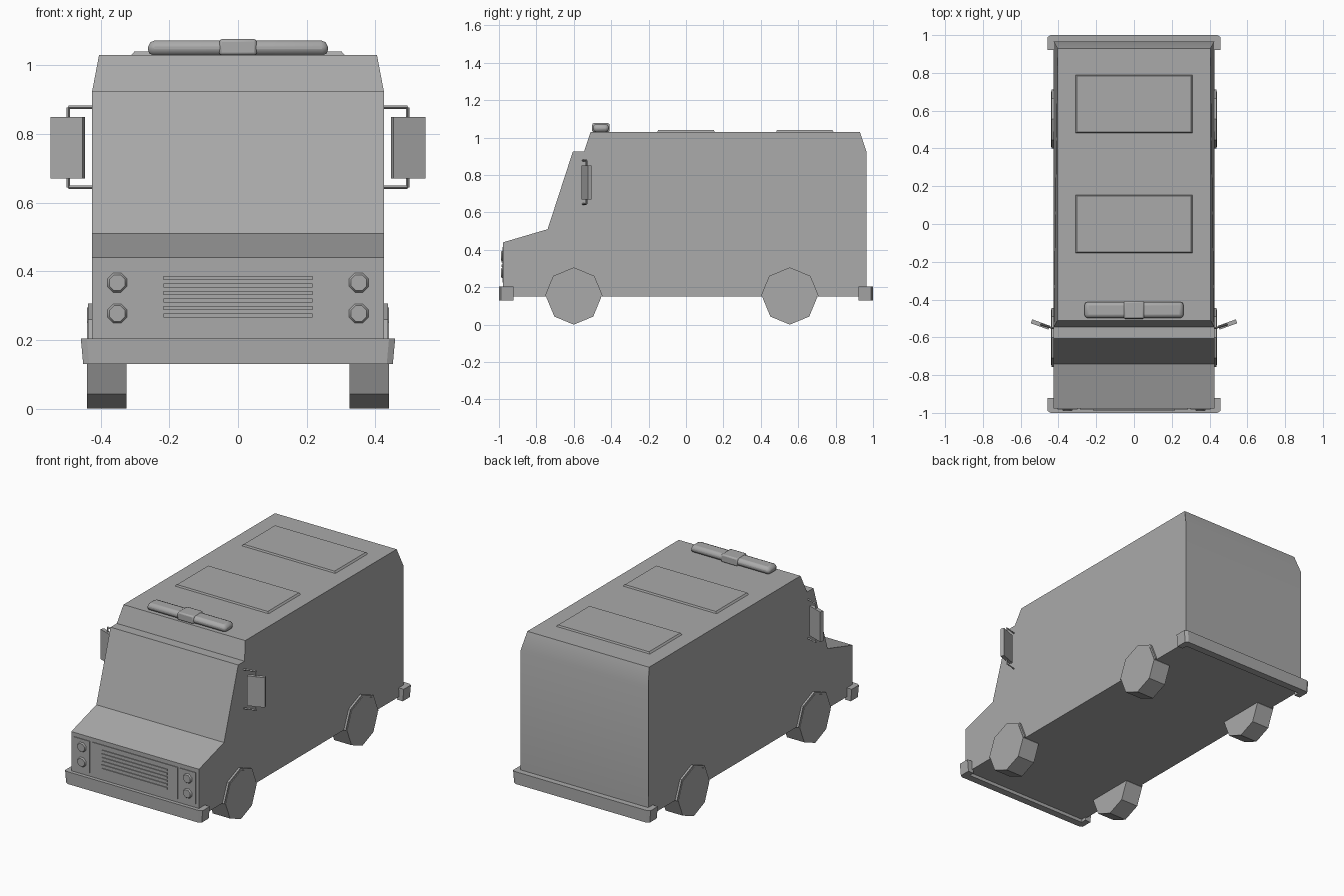
import bpy, bmesh, math
from mathutils import Vector, Matrix

if "Cube" in bpy.data.objects:
    bpy.data.objects.remove(bpy.data.objects["Cube"], do_unlink=True)

grey = bpy.data.materials.new("plain_grey")
grey.use_nodes = True
colour = (0.4, 0.4, 0.4, 1)
grey.diffuse_color = colour
grey.node_tree.nodes["Principled BSDF"].inputs["Base Color"].default_value = colour


def finish(name, bm, smooth=None):
    bmesh.ops.recalc_face_normals(bm, faces=bm.faces)
    mesh = bpy.data.meshes.new(name)
    bm.to_mesh(mesh)
    bm.free()
    mesh.materials.append(grey)
    ob = bpy.data.objects.new(name, mesh)
    bpy.context.collection.objects.link(ob)
    if smooth:
        bpy.ops.object.select_all(action="DESELECT")
        ob.select_set(True)
        bpy.context.view_layer.objects.active = ob
        bpy.ops.object.shade_smooth_by_angle(angle=math.radians(smooth))
    return ob


def prism_mesh(points, axis, start, end, taper=1.0):
    """Extrude a 2D outline along an axis, scaling the end by taper."""
    bm = bmesh.new()
    mid = [(min(p[i] for p in points) + max(p[i] for p in points)) / 2 for i in (0, 1)]

    def ring(level, k):
        out = []
        for p in points:
            co = [mid[i] + (p[i] - mid[i]) * k for i in (0, 1)]
            co.insert("xyz".index(axis), level)
            out.append(bm.verts.new(co))
        return out

    a, b = ring(start, 1), ring(end, taper)
    bm.faces.new(a)
    bm.faces.new(b)
    for i in range(len(a)):
        j = (i + 1) % len(a)
        bm.faces.new((a[i], a[j], b[j], b[i]))
    return bm


def prism(name, points, axis, start, end, taper=1.0, smooth=None):
    return finish(name, prism_mesh(points, axis, start, end, taper), smooth)


def rect(x0, x1, y0, y1):
    return [(x0, y0), (x1, y0), (x1, y1), (x0, y1)]


def ngon(cx, cy, r, n=8, turn=0.0):
    return [(cx + r * math.sin((i + turn) * math.tau / n),
             cy + r * math.cos((i + turn) * math.tau / n)) for i in range(n)]


def rod(name, p, q, r=0.005):
    p, q = Vector(p), Vector(q)
    bm = bmesh.new()
    rot = (q - p).to_track_quat("Z", "Y").to_matrix().to_4x4()
    bmesh.ops.create_cone(bm, cap_ends=True, segments=4, radius1=r, radius2=r,
                          depth=(q - p).length,
                          matrix=Matrix.Translation((p + q) / 2) @ rot)
    return finish(name, bm)


# Body shell, narrowing towards the roof
profile = [(-0.978, 0.15), (-0.978, 0.44), (-0.74, 0.51), (-0.605, 0.925),
           (-0.545, 0.925), (-0.51, 1.03), (0.93, 1.03), (0.965, 0.925), (0.965, 0.15)]
bm = prism_mesh(profile, "x", -0.425, 0.425)
bmesh.ops.bisect_plane(bm, geom=bm.verts[:] + bm.edges[:] + bm.faces[:],
                       plane_co=(0, 0, 0.925), plane_no=(0, 0, 1), dist=0.0005)
for v in bm.verts:
    if v.co.z > 1:
        v.co.x *= 0.405 / 0.425
finish("body", bm, 30)

# Wraparound bumpers
for name, s in (("front_bumper", -1), ("rear_bumper", 1)):
    outline = [(-0.458, 0.922), (-0.458, 0.99), (-0.44, 1.0), (0.44, 1.0), (0.458, 0.99),
               (0.458, 0.922), (0.42, 0.922), (0.42, 0.955), (-0.42, 0.955), (-0.42, 0.922)]
    prism(name, [(x, s * y) for x, y in outline], "z", 0.204, 0.13, 0.985)

# Wheels and arch lips
for end, y in (("front", -0.6), ("rear", 0.555)):
    for side, s in (("left", 1), ("right", -1)):
        prism(f"{end}_{side}_wheel", ngon(y, 0.147, 0.147), "x", s * 0.325, s * 0.44)
        arch = [p for p in ngon(y, 0.15, 0.156) if p[1] > 0.149]
        prism(f"{end}_{side}_arch", arch, "x", s * 0.41, s * 0.437)

# Headlights with their surround plates
for side, s in (("left", 1), ("right", -1)):
    x0, x1 = sorted((s * 0.3, s * 0.405))
    prism(f"{side}_headlight_plate", rect(x0, x1, 0.225, 0.415), "y", -0.975, -0.982)
    for level, z in (("upper", 0.367), ("lower", 0.277)):
        prism(f"{side}_{level}_headlight", ngon(s * 0.352, z, 0.033, 8, 0.5),
              "y", -0.978, -0.99, 0.75, 50)

# Grille
prism("grille_plate", rect(-0.285, 0.285, 0.225, 0.415), "y", -0.975, -0.982)
for i in range(6):
    z = 0.265 + i * 0.022
    prism(f"grille_slat_{i + 1}", rect(-0.217, 0.217, z, z + 0.012), "y", -0.98, -0.987)

# Wing mirrors on bracket rods
for side, s in (("left", 1), ("right", -1)):
    mirror = prism(f"{side}_mirror", rect(-0.05, 0.05, -0.011, 0.011), "z", 0.67, 0.85)
    mirror.location = (s * 0.496, -0.532, 0)
    mirror.rotation_euler.z = s * math.radians(20)
    for level, z, inner in (("upper", 0.878, 0.84), ("lower", 0.645, 0.68)):
        corner = (s * 0.494, -0.532, z)
        rod(f"{side}_{level}_mirror_arm", (s * 0.415, -0.555, z), corner)
        rod(f"{side}_{level}_mirror_post", corner, (s * 0.494, -0.532, inner))

# Roof panels
for name, y in (("front_roof_panel", 0.0), ("rear_roof_panel", 0.635)):
    prism(name, rect(-0.315, 0.315, y - 0.155, y + 0.155), "z", 1.025, 1.04, 0.96)

# Roof light bar with a central block
for name, half, y0, y1, top, width in (("light_bar", 0.265, -0.498, -0.412, 1.073, 0.018),
                                       ("light_bar_centre", 0.055, -0.502, -0.408, 1.077, 0.008)):
    bar = prism(name, rect(-half, half, y0, y1), "z", 1.03, top, 0.98, 35)
    bevel = bar.modifiers.new("rounded_edges", "BEVEL")
    bevel.width = width
    bevel.segments = 2
